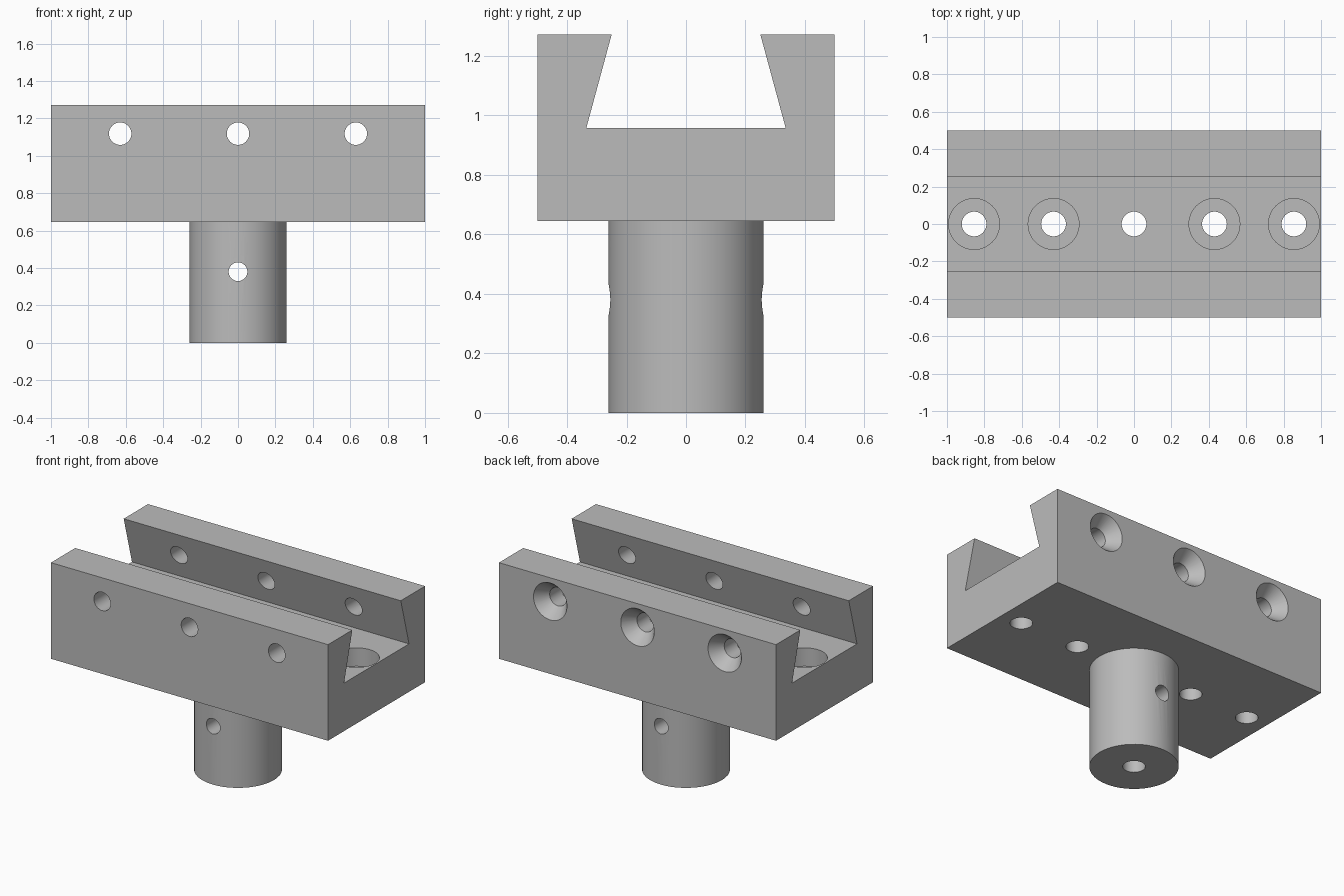
import bpy, bmesh, math
from mathutils import Matrix

cube = bpy.data.objects.get("Cube")
if cube:
    bpy.data.objects.remove(cube, do_unlink=True)

grey = bpy.data.materials.new("machined grey")
grey.use_nodes = True
COLOUR = (0.5, 0.5, 0.5, 1)
grey.diffuse_color = COLOUR
grey.node_tree.nodes["Principled BSDF"].inputs["Base Color"].default_value = COLOUR

BASE, FLOOR, TOP = 0.645, 0.958, 1.272


def make_object(name, bm):
    bmesh.ops.recalc_face_normals(bm, faces=bm.faces)
    mesh = bpy.data.meshes.new(name)
    bm.to_mesh(mesh)
    bm.free()
    mesh.materials.append(grey)
    obj = bpy.data.objects.new(name, mesh)
    bpy.context.collection.objects.link(obj)
    return obj


def add_round(bm, centre, r1, r2, length, along_y=False):
    """Cylinder or cone centred on a point; r1 is the low z or low y end."""
    turn = Matrix.Rotation(-math.pi / 2, 4, 'X') if along_y else Matrix()
    bmesh.ops.create_cone(bm, cap_ends=True, segments=48, radius1=r1, radius2=r2,
                          depth=length, matrix=Matrix.Translation(centre) @ turn)


def cut(target, name, bm):
    cutter = make_object(name, bm)
    cutter.hide_render = True
    mod = target.modifiers.new(name, 'BOOLEAN')
    mod.operation = 'DIFFERENCE'
    mod.solver = 'EXACT'
    mod.object = cutter
    bpy.context.view_layer.objects.active = target
    bpy.ops.object.modifier_apply(modifier=name)
    bpy.data.objects.remove(cutter, do_unlink=True)


# Dovetail block: half profile mirrored across y, extruded along x
half = [(0.5, BASE), (0.5, TOP), (0.25, TOP), (0.335, FLOOR)]
profile = half + [(-y, z) for y, z in reversed(half)]
bm = bmesh.new()
end = bm.faces.new([bm.verts.new((-1, y, z)) for y, z in profile])
grown = bmesh.ops.extrude_face_region(bm, geom=[end])["geom"]
bmesh.ops.translate(bm, vec=(2, 0, 0),
                    verts=[v for v in grown if isinstance(v, bmesh.types.BMVert)])
block = make_object("dovetail_block", bm)

# Round shank below the block
bm = bmesh.new()
add_round(bm, (0, 0, BASE / 2), 0.26, 0.26, BASE)
shank = make_object("shank", bm)

# Vertical mounting holes, the outer four counterbored in the slot floor
bm = bmesh.new()
for x in (-0.855, -0.43, 0, 0.43, 0.855):
    add_round(bm, (x, 0, 0.8), 0.066, 0.066, 0.6)
cut(block, "mounting_holes", bm)
bm = bmesh.new()
for x in (-0.855, -0.43, 0.43, 0.855):
    add_round(bm, (x, 0, FLOOR), 0.136, 0.136, 0.24)
cut(block, "counterbores", bm)

# Clamp screw holes through both jaws, countersunk at the back
bm = bmesh.new()
for x in (-0.63, 0, 0.63):
    add_round(bm, (x, 0, 1.118), 0.06, 0.06, 1.2, True)
cut(block, "clamp_holes", bm)
bm = bmesh.new()
for x in (-0.63, 0, 0.63):
    add_round(bm, (x, 0.47, 1.118), 0.06, 0.136, 0.1, True)
cut(block, "countersinks", bm)

# Shank axial bore and cross pin hole
bm = bmesh.new()
add_round(bm, (0, 0, 0.3), 0.066, 0.066, 1)
cut(shank, "axial_bore", bm)
bm = bmesh.new()
add_round(bm, (0, 0, 0.38), 0.05, 0.05, 0.8, True)
cut(shank, "pin_hole", bm)

# Smooth round walls, crisp edges
for obj in (block, shank):
    bpy.ops.object.select_all(action='DESELECT')
    obj.select_set(True)
    bpy.context.view_layer.objects.active = obj
    bpy.ops.object.shade_smooth_by_angle(angle=math.radians(25))
